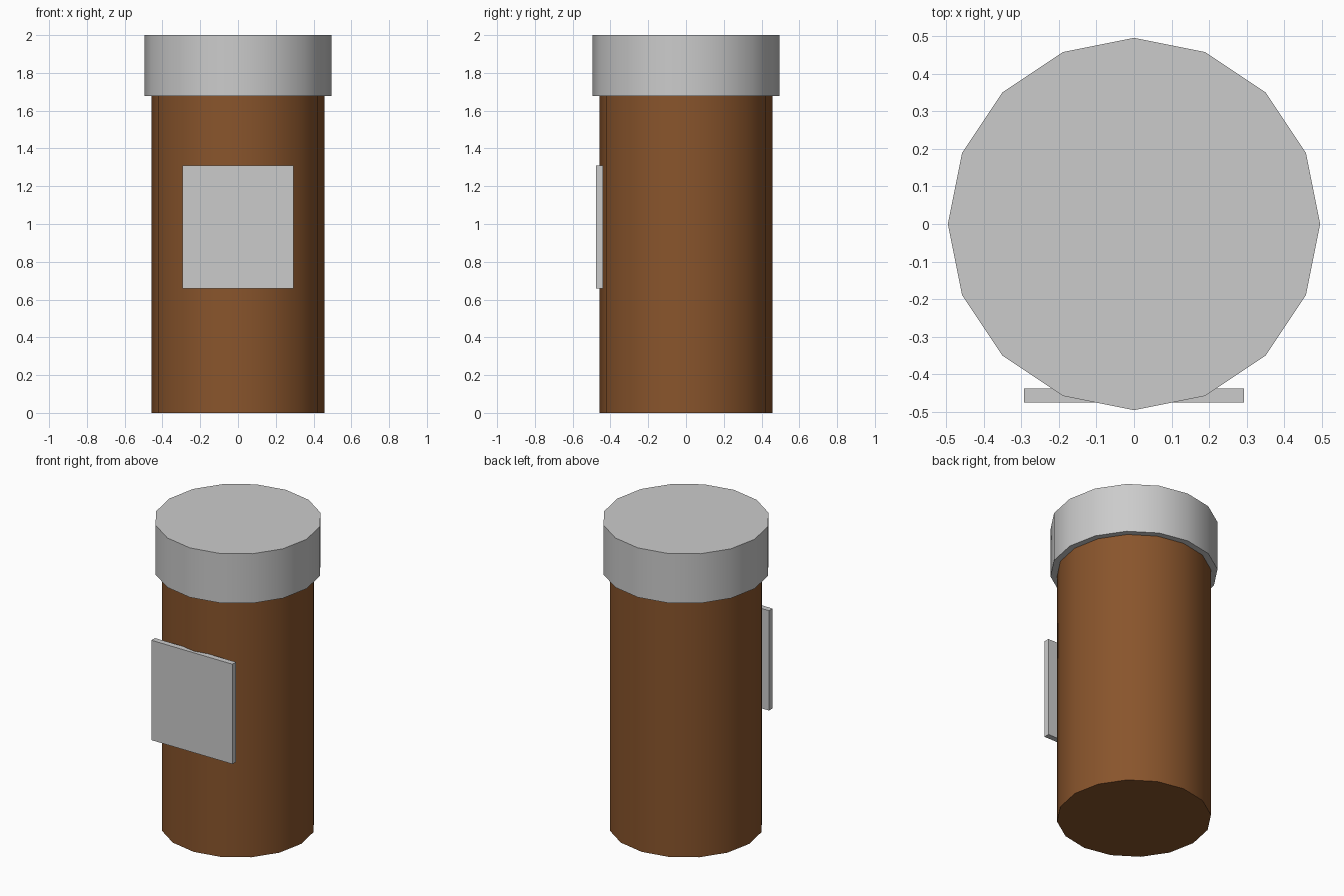
import bpy
import math

if "Cube" in bpy.data.objects:
    bpy.data.objects.remove(bpy.data.objects["Cube"])


def material(name, color):
    mat = bpy.data.materials.new(name)
    mat.diffuse_color = color
    mat.use_nodes = True
    mat.node_tree.nodes["Principled BSDF"].inputs["Base Color"].default_value = mat.diffuse_color
    return mat


def cylinder(name, radius, z0, z1):
    """16-sided upright cylinder with smooth walls and sharp rims."""
    bpy.ops.mesh.primitive_cylinder_add(vertices=16, radius=radius, depth=z1 - z0,
                                        location=(0, 0, (z0 + z1) / 2))
    obj = bpy.context.object
    obj.name = name
    bpy.ops.object.shade_smooth_by_angle(angle=math.radians(40))
    return obj


# Amber bottle body
body = cylinder("bottle_body", 0.457, 0.0, 1.677)
body.data.materials.append(material("amber", (0.25, 0.09, 0.025, 1)))

# Wide cap
cylinder("cap", 0.496, 1.677, 2.0)

# Flat label plate on the front
bpy.ops.mesh.primitive_cube_add(size=1, location=(0, -0.4575, 0.985))
label = bpy.context.object
label.name = "label"
label.scale = (0.586, 0.037, 0.652)
bpy.ops.object.transform_apply(location=False, rotation=False, scale=True)
